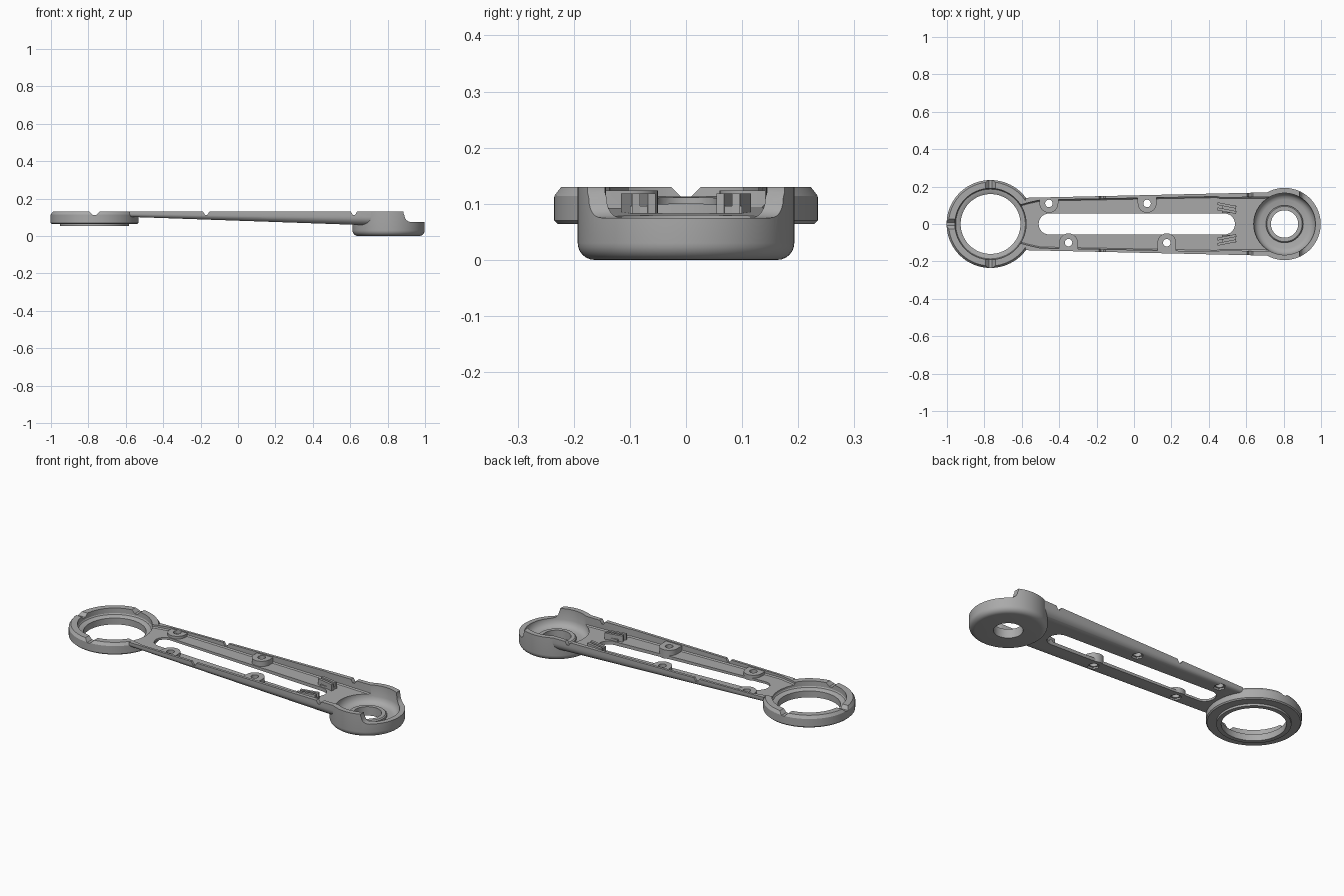
import bpy, bmesh, math

if "Cube" in bpy.data.objects:
    bpy.data.objects.remove(bpy.data.objects["Cube"], do_unlink=True)

grey = bpy.data.materials.new("plain_grey")
grey.use_nodes = True
colour = (0.4, 0.4, 0.4, 1)
grey.diffuse_color = colour
grey.node_tree.nodes["Principled BSDF"].inputs["Base Color"].default_value = colour

RING_X, CUP_X, TOP = -0.767, 0.805, 0.13
helpers = []


def add(name, bm, helper=False):
    bmesh.ops.recalc_face_normals(bm, faces=bm.faces)
    me = bpy.data.meshes.new(name)
    bm.to_mesh(me)
    bm.free()
    me.materials.append(grey)
    ob = bpy.data.objects.new(name, me)
    bpy.context.collection.objects.link(ob)
    if helper:
        ob.hide_render = True
        helpers.append(ob)
    return ob


def loft(name, sections, helper=False):
    """Closed solid through matching loops of points."""
    bm = bmesh.new()
    rows = [[bm.verts.new(p) for p in s] for s in sections]
    n = len(rows[0])
    for a, b in zip(rows, rows[1:]):
        for i in range(n):
            j = (i + 1) % n
            bm.faces.new((a[i], a[j], b[j], b[i]))
    bm.faces.new(rows[0])
    bm.faces.new(rows[-1])
    return add(name, bm, helper)


def turned(name, x, y, profile, helper=False, sides=80):
    """Solid of revolution from (radius, height) pairs, bottom to top."""
    loops = [[(x + r * math.cos(math.tau * i / sides),
               y + r * math.sin(math.tau * i / sides), z) for i in range(sides)]
             for r, z in profile]
    return loft(name, loops, helper)


def prism(name, outline, axis, lo, hi, helper=True):
    """Outline extruded along x, y or z."""
    def place(p, t):
        q = list(p)
        q.insert("xyz".index(axis), t)
        return q
    return loft(name, [[place(p, t) for p in outline] for t in (lo, hi)], helper)


def boolean(ob, cutters, op='DIFFERENCE'):
    for c in cutters:
        m = ob.modifiers.new("cut", 'BOOLEAN')
        m.operation, m.object, m.solver = op, c, 'EXACT'
    dg = bpy.context.evaluated_depsgraph_get()
    me = bpy.data.meshes.new_from_object(ob.evaluated_get(dg))
    ob.modifiers.clear()
    ob.data = me


# Shape of the arm along its length
def half_width(x):
    return 0.14 + 0.0225 * (x + 0.58)


def under(x):
    return 0.102 - 0.035 * (x + 0.58)


def floor(x):
    return 0.114 - 0.0275 * (x + 0.6)


def arm_section(x):
    w, b = half_width(x), under(x)
    r = 0.6 * (TOP - b)
    side = [(w, TOP)] + [(w - r + r * math.cos(a), b + r - r * math.sin(a))
                         for a in (math.pi / 2 * i / 6 for i in range(7))]
    return [(x, y, z) for y, z in side] + [(x, -y, z) for y, z in reversed(side)]


arm = loft("tapered_arm", [arm_section(-0.58), arm_section(0.74)])
boss_limit = loft("boss_limit", [arm_section(-0.58), arm_section(0.74)], True)

# Cutters shared by the parts
def channel_section(x, inset):
    w = half_width(x) - inset
    return [(x, w, 0.2), (x, w, floor(x) + 0.006), (x, w - 0.006, floor(x)),
            (x, -w + 0.006, floor(x)), (x, -w, floor(x) + 0.006), (x, -w, 0.2)]


channel = loft("channel", [channel_section(-0.64, 0.045), channel_section(-0.56, 0.025),
                           channel_section(-0.5, 0.013), channel_section(0.44, 0.016),
                           channel_section(0.46, 0.021), channel_section(0.75, 0.026)], True)
ends = [(-0.455, 1), (0.485, -1)]
slot = []
for cx, turn in ends:
    for i in range(13):
        a = math.pi / 2 + math.pi * i / 12 + (0 if turn == 1 else math.pi)
        slot.append((cx + 0.055 * math.cos(a), 0.056 * math.sin(a)))
slot = prism("slot", slot, "z", -0.1, 0.2)
ring_bore = turned("ring_bore", RING_X, 0, [(0.16, -0.1), (0.16, 0.088), (0.172, 0.094),
                   (0.186, 0.096), (0.19, 0.102), (0.192, 0.2)], True)
cup_bore = turned("cup_bore", CUP_X, 0, [(0.13, 0.032), (0.147, 0.038), (0.158, 0.05),
                  (0.165, 0.068), (0.165, 0.2)], True)


def vee(name, at, axis, lo, hi, w=0.022):
    d = 0.018
    return prism(name, [(at - 2 * w, TOP + d), (at - w * 0.4, TOP - d),
                        (at + w * 0.4, TOP - d), (at + 2 * w, TOP + d)], axis, lo, hi)


# End ring with a stepped bore, lower lip and notched rim
ring = turned("large_ring", RING_X, 0, [(0.184, 0.052), (0.184, 0.064), (0.229, 0.064),
              (0.235, 0.07), (0.235, 0.114), (0.224, TOP)])
ring_vees = [vee("ring_side_notch", RING_X, "y", -0.3, 0.3),
             vee("ring_end_notch", 0, "x", -1.1, -0.9)]
boolean(ring, [ring_bore, channel] + ring_vees)

# Round cup, high at the sides and low at the free end
bottom = [(0.163 + 0.03 * math.sin(a), 0.03 - 0.03 * math.cos(a))
          for a in (math.pi / 2 * i / 6 for i in range(7))]
cup = turned("round_cup", CUP_X, 0, bottom + [(0.193, TOP)])
step = [(0.885, 0.2), (0.885, TOP - 0.01)]
step += [(0.925 - 0.035 * math.cos(a), 0.11 - 0.035 * math.sin(a))
         for a in (math.pi / 2 * i / 6 for i in range(7))]
low_end = prism("low_end", step + [(1.1, 0.075), (1.1, 0.2)], "y", -0.3, 0.3)
cup_hole = turned("cup_hole", CUP_X, 0, [(0.073, -0.1), (0.073, 0.2)], True)
boolean(cup, [cup_bore, channel, low_end, cup_hole])

# Raised collar around the cup hole
collar = turned("bearing_collar", CUP_X, 0, [(0.1, 0.028), (0.1, 0.044), (0.094, 0.05)])
boolean(collar, [cup_hole])

# Hollow the arm and notch its rails
arm_vees = [vee("rail_notch", x, "y", -0.3, 0.3, 0.014) for x in (-0.17, 0.62)]
boolean(arm, [channel, slot, ring_bore, cup_bore] + arm_vees)

# Screw bosses against the side walls
for k, (x, y) in enumerate([(-0.455, 0.11), (0.07, 0.11), (-0.35, -0.1), (0.175, -0.1)]):
    s = 1 if y > 0 else -1
    outline = [(x + 0.05 * math.cos(a), y - s * 0.05 * math.sin(a))
               for a in (math.pi * i / 16 for i in range(17))]
    outline += [(x - 0.05, s * 0.2), (x + 0.05, s * 0.2)]
    boss = prism("screw_boss_%d" % (k + 1), outline, "z", 0.0, 0.124, False)
    hole = turned("screw_hole", x, y, [(0.02, -0.1), (0.02, 0.2)], True, 24)
    nut = turned("nut_pocket", x, y, [(0.03, -0.1), (0.03, under(x) + 0.01)], True, 6)
    boolean(boss, [boss_limit], 'INTERSECT')
    boolean(boss, [hole, nut])
    boolean(arm, [hole, nut])

# Paired cable clips beside the slot
for s in (1, -1):
    for k, y in enumerate((0.066, 0.094)):
        p = [(0.445, y + 0.008), (0.545, y - 0.012), (0.548, y + 0.002), (0.448, y + 0.022)]
        prism("cable_clip_%s_%d" % ("left" if s > 0 else "right", k + 1),
              [(a, s * b) for a, b in p], "z", 0.075, 0.118, False)
    base = [(0.47, 0.06), (0.545, 0.06), (0.545, 0.1), (0.47, 0.1)]
    prism("clip_base", [(a, s * b) for a, b in base], "z", 0.075, 0.096, False)

# Remove cutters and smooth the rounded surfaces
for h in helpers:
    bpy.data.objects.remove(h, do_unlink=True)
bpy.ops.object.select_all(action='DESELECT')
for ob in bpy.context.scene.objects:
    if ob.type == 'MESH':
        ob.select_set(True)
        bpy.context.view_layer.objects.active = ob
bpy.ops.object.shade_smooth_by_angle(angle=math.radians(30))
